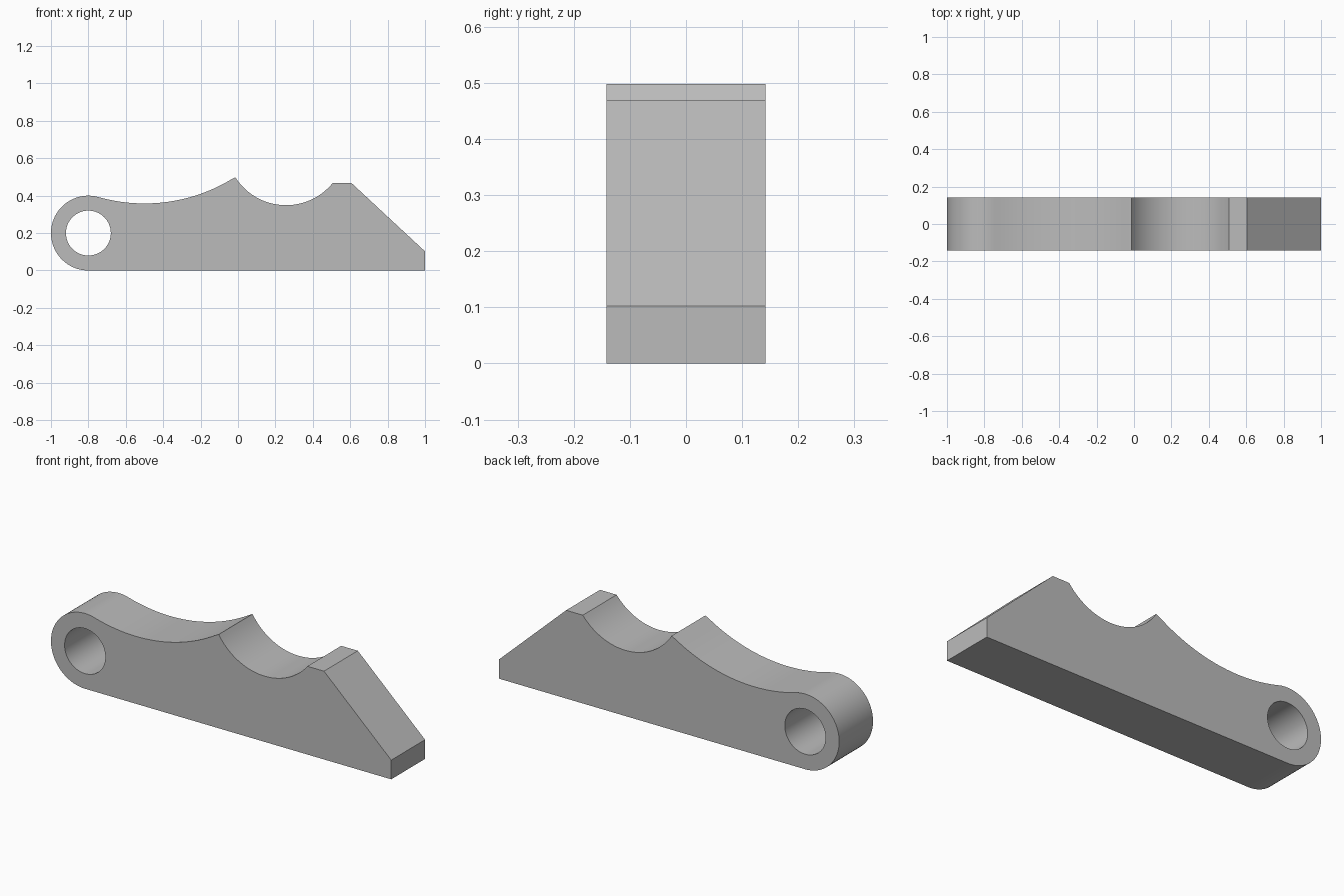
import bpy
import bmesh
from math import atan2, cos, sin, pi, radians

HALF_DEPTH = 0.142
EYE = (-0.8, 0.2)

if "Cube" in bpy.data.objects:
    bpy.data.objects.remove(bpy.data.objects["Cube"])


def arc(centre, radius, start, end, steps):
    """Points along an arc in the x-z plane, both ends included."""
    return [(centre[0] + radius * cos(start + (end - start) * i / steps),
             centre[1] + radius * sin(start + (end - start) * i / steps))
            for i in range(steps + 1)]


def angle_to(centre, point):
    return atan2(point[1] - centre[1], point[0] - centre[0])


# Outline: rounded eye end, long hollow, peak, round saddle, flat tip, ramp
long_centre, saddle_centre = (-0.5, 1.2583), (0.257, 0.67)
peak, lip = (-0.015, 0.498), (0.507, 0.469)
tangent = angle_to(EYE, long_centre)

outline = [(1, 0), (1, 0.102), (0.605, 0.469)]
outline += arc(saddle_centre, 0.321, angle_to(saddle_centre, lip),
               angle_to(saddle_centre, peak), 32)
outline += arc(long_centre, 0.9, angle_to(long_centre, peak),
               tangent - pi, 32)[1:]
outline += arc(EYE, 0.2, tangent, 1.5 * pi, 40)[1:]
hole = arc(EYE, 0.12, 0, 2 * pi, 64)[:-1]

# Fill the outline around the hole and extrude it through the depth
bm = bmesh.new()
for loop in (outline, hole):
    verts = [bm.verts.new((x, -HALF_DEPTH, z)) for x, z in loop]
    for a, b in zip(verts, verts[1:] + verts[:1]):
        bm.edges.new((a, b))
bmesh.ops.triangle_fill(bm, edges=bm.edges[:], use_beauty=True)
result = bmesh.ops.extrude_face_region(bm, geom=bm.faces[:], use_keep_orig=True)
moved = [g for g in result["geom"] if isinstance(g, bmesh.types.BMVert)]
bmesh.ops.translate(bm, verts=moved, vec=(0, 2 * HALF_DEPTH, 0))
bmesh.ops.recalc_face_normals(bm, faces=bm.faces[:])
mesh = bpy.data.meshes.new("lever_arm")
bm.to_mesh(mesh)
bm.free()
lever = bpy.data.objects.new("lever_arm", mesh)
bpy.context.collection.objects.link(lever)

# Plain grey finish
grey = bpy.data.materials.new("plain grey")
grey.use_nodes = True
colour = (0.5, 0.5, 0.5, 1)
grey.diffuse_color = colour
grey.node_tree.nodes["Principled BSDF"].inputs["Base Color"].default_value = colour
mesh.materials.append(grey)

# Smooth curved walls, crisp edges
bpy.ops.object.select_all(action='DESELECT')
lever.select_set(True)
bpy.context.view_layer.objects.active = lever
bpy.ops.object.shade_smooth_by_angle(angle=radians(20))
